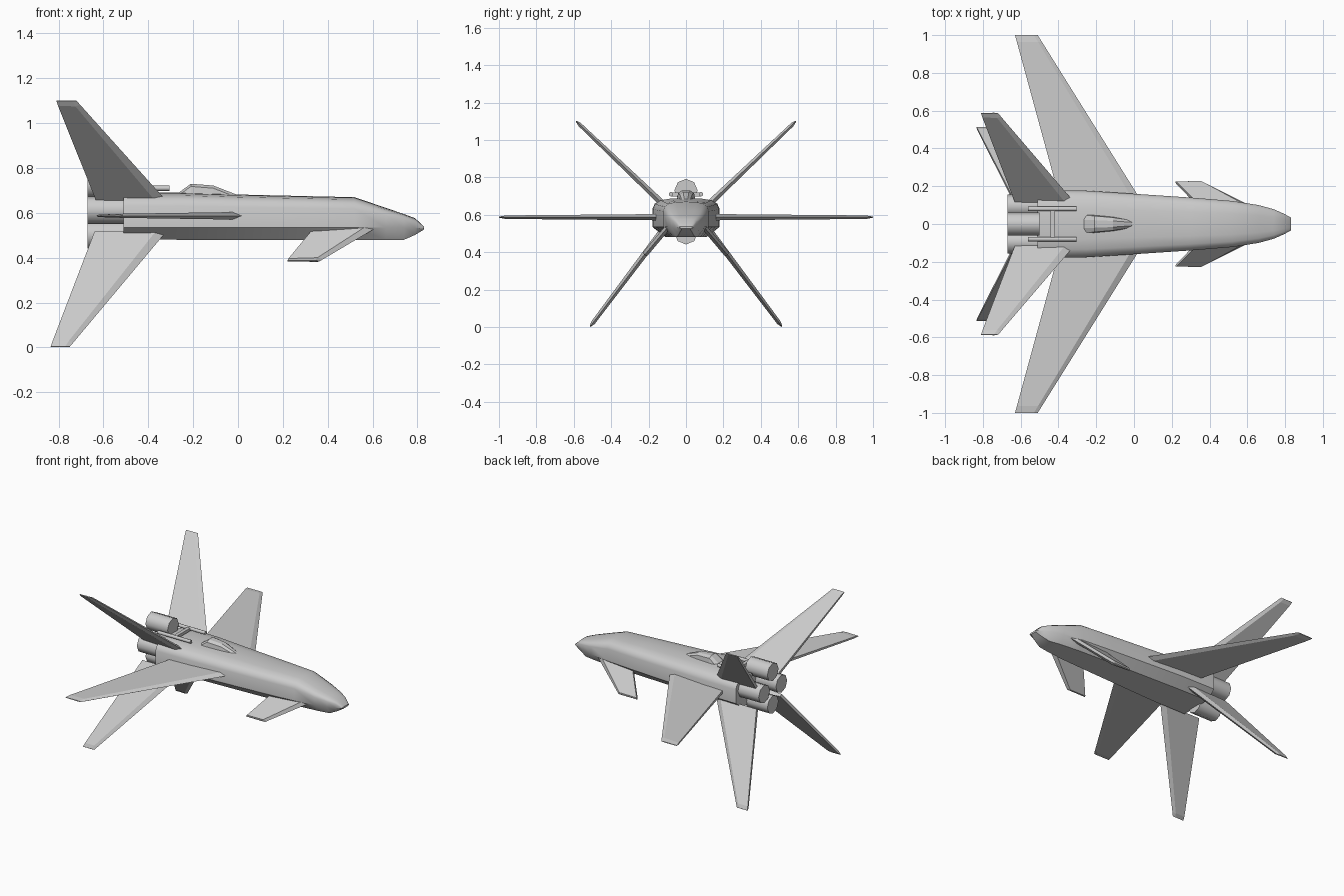
import bpy, bmesh, math
from mathutils import Vector

if "Cube" in bpy.data.objects:
    bpy.data.objects.remove(bpy.data.objects["Cube"])


def loft(name, rings, mirror=False, smooth=None):
    """Skin closed rings of equal point count and cap both ends."""
    bm = bmesh.new()
    loops = [[bm.verts.new(p) for p in ring] for ring in rings]
    for a, b in zip(loops, loops[1:]):
        n = len(a)
        for i in range(n):
            bm.faces.new((a[i], a[(i + 1) % n], b[(i + 1) % n], b[i]))
    bm.faces.new(loops[0])
    bm.faces.new(loops[-1])
    bmesh.ops.recalc_face_normals(bm, faces=bm.faces)
    me = bpy.data.meshes.new(name)
    bm.to_mesh(me)
    bm.free()
    ob = bpy.data.objects.new(name, me)
    bpy.context.collection.objects.link(ob)
    if mirror:
        ob.modifiers.new("Mirror", 'MIRROR').use_axis = (False, True, False)
    if smooth:
        shade(ob, smooth)
    return ob


def shade(ob, angle):
    bpy.ops.object.select_all(action='DESELECT')
    ob.select_set(True)
    bpy.context.view_layer.objects.active = ob
    bpy.ops.object.shade_smooth_by_angle(angle=math.radians(angle))


def blade(name, root, tip, thick_root, thick_tip):
    """Mirrored swept blade; root and tip are (trailing x, leading x, y, z)."""
    span = Vector((0, tip[2] - root[2], tip[3] - root[3])).normalized()
    normal = Vector((0, -span.z, span.y))
    rings = []
    for t, k in ((0, 1), (0.96, 1), (1, 0.3)):
        te, le, y, z = (a + (b - a) * t for a, b in zip(root, tip))
        h = (thick_root + (thick_tip - thick_root) * t) * k / 2
        bevel = 0.04 - 0.02 * t
        rings.append([Vector((x, y, z)) + normal * d for x, d in (
            (le, 0), (le - bevel, h), (te, h * 0.6), (te, -h * 0.6), (le - bevel, -h))])
    return loft(name, rings, mirror=True)


def cylinder(name, x0, x1, y, z, r, sides, mirror=False):
    rings = [[(x, y + r * math.sin(i * math.tau / sides), z + r * math.cos(i * math.tau / sides))
              for i in range(sides)] for x in (x0, x1)]
    return loft(name, rings, mirror, smooth=50)


# Fuselage: half section as (width fraction, height fraction above / below chine)
top_half = [(1, 0), (1, 0.62), (0.93, 0.8), (0.76, 0.92), (0.45, 0.98), (0, 1)]
# x, half width, chine z, top z, bottom z
stations = [
    (-0.51, 0.18, 0.535, 0.69, 0.483), (-0.25, 0.176, 0.535, 0.69, 0.48),
    (0.0, 0.16, 0.535, 0.682, 0.48), (0.3, 0.14, 0.535, 0.675, 0.48),
    (0.52, 0.122, 0.535, 0.67, 0.48), (0.66, 0.1, 0.535, 0.622, 0.48),
    (0.74, 0.078, 0.535, 0.595, 0.48), (0.79, 0.056, 0.533, 0.576, 0.502),
    (0.83, 0.035, 0.53, 0.538, 0.526)]
rings = []
for x, w, c, t, b in stations:
    half = [(w * u, c + (t - c) * v) for u, v in top_half]
    right = [(0, b), (w * 0.62, b)] + half
    rings.append([(x, y, z) for y, z in right] + [(x, -y, z) for y, z in right[-2:0:-1]])
loft("fuselage", rings, smooth=35)

# Dorsal hump on top of the fuselage
rings = []
for x, w, z in ((-0.265, 0.055, 0.69), (-0.21, 0.05, 0.73), (-0.11, 0.04, 0.722), (-0.01, 0.022, 0.683)):
    rings.append([(x, w, 0.66), (x, w * 0.85, z - 0.012), (x, w * 0.4, z),
                  (x, -w * 0.4, z), (x, -w * 0.85, z - 0.012), (x, -w, 0.66)])
loft("dorsal_hump", rings)

# Wings, tail fins and forward canards
blade("main_wings", (-0.39, 0.04, 0.12, 0.587), (-0.63, -0.51, 1.0, 0.587), 0.034, 0.018)
blade("upper_fins", (-0.63, -0.32, 0.12, 0.655), (-0.81, -0.72, 0.587, 1.1), 0.034, 0.02)
blade("lower_fins", (-0.64, -0.325, 0.13, 0.51), (-0.835, -0.75, 0.512, 0.003), 0.034, 0.022)
blade("canards", (0.34, 0.61, 0.1, 0.53), (0.22, 0.365, 0.222, 0.385), 0.03, 0.03)

# Four engine nozzles in a diamond
cylinder("top_nozzle", -0.67, -0.5, 0, 0.73, 0.062, 8)
cylinder("bottom_nozzle", -0.67, -0.5, 0, 0.503, 0.062, 8)
cylinder("side_nozzles", -0.67, -0.5, 0.095, 0.612, 0.062, 8, mirror=True)

# Rails and crossbar between the upper fins
cylinder("top_rails", -0.56, -0.305, 0.08, 0.71, 0.012, 8, mirror=True)
bar = [(-0.442, 0.698), (-0.418, 0.698), (-0.418, 0.718), (-0.442, 0.718)]
loft("rail_crossbar", [[(x, y, z) for x, z in bar] for y in (-0.08, 0.08)])
